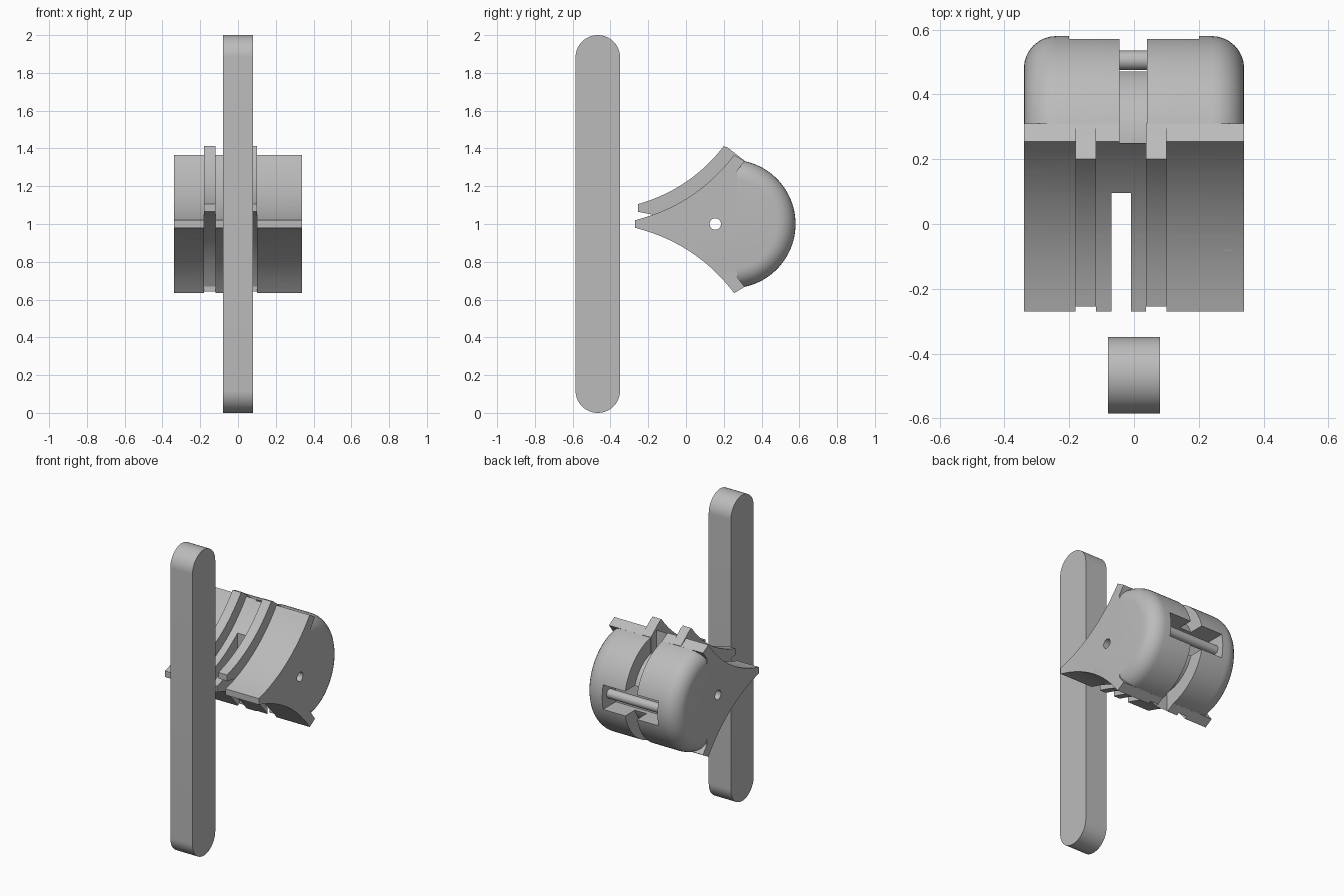
import bpy, bmesh
from math import sin, cos, pi
from mathutils import Matrix, Vector

if "Cube" in bpy.data.objects:
    bpy.data.objects.remove(bpy.data.objects["Cube"])

grey = bpy.data.materials.new("light_grey")
grey.use_nodes = True
GREY = (0.5, 0.5, 0.5, 1)
grey.diffuse_color = GREY
grey.node_tree.nodes["Principled BSDF"].inputs["Base Color"].default_value = GREY


def finish(name, bm):
    bmesh.ops.recalc_face_normals(bm, faces=bm.faces)
    mesh = bpy.data.meshes.new(name)
    bm.to_mesh(mesh)
    bm.free()
    mesh.materials.append(grey)
    obj = bpy.data.objects.new(name, mesh)
    bpy.context.collection.objects.link(obj)
    return obj


def prism(name, points, x0, x1):
    """Extrude a (y, z) outline along x."""
    bm = bmesh.new()
    face = bm.faces.new([bm.verts.new((x0, y, z)) for y, z in points])
    new = bmesh.ops.extrude_face_region(bm, geom=[face])["geom"]
    verts = [g for g in new if isinstance(g, bmesh.types.BMVert)]
    bmesh.ops.translate(bm, verts=verts, vec=(x1 - x0, 0, 0))
    return finish(name, bm)


def box(name, x0, x1, y0, y1, z0, z1):
    return prism(name, [(y0, z0), (y1, z0), (y1, z1), (y0, z1)], x0, x1)


def rod(name, radius, x0, x1, y, z, sides, rim=0):
    bm = bmesh.new()
    place = Matrix.Translation(((x0 + x1) / 2, y, z)) @ Matrix.Rotation(pi / 2, 4, 'Y')
    bmesh.ops.create_cone(bm, cap_ends=True, segments=sides, radius1=radius,
                          radius2=radius, depth=x1 - x0, matrix=place)
    if rim:
        edges = [e for e in bm.edges if abs(e.verts[0].co.x - e.verts[1].co.x) < 1e-4]
        bmesh.ops.bevel(bm, geom=edges, offset=rim, segments=8, profile=0.5,
                        affect='EDGES')
    return finish(name, bm)


def boolean(obj, tool, operation='DIFFERENCE'):
    mod = obj.modifiers.new(operation, 'BOOLEAN')
    mod.operation, mod.solver, mod.object = operation, 'EXACT', tool
    bpy.context.view_layer.objects.active = obj
    bpy.ops.object.modifier_apply(modifier=mod.name)
    bpy.data.objects.remove(tool)


def bow(p, q, sag, steps=20):
    """Shallow curve from p to q, bulging to the right of travel."""
    p, q = Vector(p), Vector(q)
    d = (q - p).normalized()
    side = Vector((d.y, -d.x)) * sag * 4
    ts = [i / steps for i in range(steps + 1)]
    return [tuple(p.lerp(q, t) + side * t * (1 - t)) for t in ts]


def arc(y, z, radius, a0, a1, steps=32):
    angles = [a0 + (a1 - a0) * i / steps for i in range(steps + 1)]
    return [(y + radius * cos(a), z + radius * sin(a)) for a in angles]


# Upright bar with round ends
BAR_Y, BAR_R = -0.467, 0.118
bar = prism("upright_bar",
            arc(BAR_Y, 2 - BAR_R, BAR_R, 0, pi) + arc(BAR_Y, BAR_R, BAR_R, pi, 2 * pi),
            -0.08, 0.08)

# Rounded drum trimmed by the two hollow front curves
W = 0.34
upper = bow((-0.27, 1.02), (0.255, 1.366), 0.055)
lower = [(y, 2 - z) for y, z in reversed(upper)]
body = rod("body", 0.34, -W, W, 0.24, 1, 96, rim=0.1)
boolean(body, prism("wedge", upper + [(0.7, 1.366), (0.7, 0.634)] + lower, -0.5, 0.5),
        'INTERSECT')

# Pointed front block with flared lips
lip = [(0.31, 1.333), (0.27, 1.28)]
lip += [(y, 2 - z) for y, z in reversed(lip)]
boolean(body, prism("front_block", upper + lip + lower, -W, W), 'UNION')

# Rear groove, axle pocket, front slot and cross hole
groove = arc(0.25, 1, 0.235, pi / 2, -pi / 2)
groove += [(0.25, 0.5), (0.8, 0.5), (0.8, 1.5), (0.25, 1.5)]
boolean(body, prism("groove_cut", groove, -0.045, 0.04))
boolean(body, box("pocket_cut", -0.2, 0.2, 0.44, 0.7, 0.92, 1.08))
boolean(body, box("slot_cut", -0.07, -0.01, -0.4, 0.095, 0.5, 1.5))

# Raised strips set into channels through the front
outline = bow((-0.255, 1.105), (0.2, 1.412), 0.045)
outline += [(0.22, 1.405), (0.31, 1.335), (0.31, 0.67)]
outline += bow((0.265, 0.67), (-0.18, 1.05), 0.05) + [(-0.255, 1.065)]
strips = []
for name, x0, x1 in (("right_strip", -0.18, -0.118), ("left_strip", 0.037, 0.1)):
    boolean(body, box("channel_cut", x0, x1, -0.4, 0.27, 0.5, 1.5))
    strips.append(prism(name, outline, x0, x1))

for part in [body] + strips:
    boolean(part, rod("hole_cut", 0.03, -0.5, 0.5, 0.155, 1, 32))

# Axle across the rear pocket
axle = rod("axle", 0.03, -0.2, 0.2, 0.505, 1, 32)

# Smooth curves, sharp edges
bpy.ops.object.select_all(action='DESELECT')
for part in [bar, body, axle] + strips:
    part.select_set(True)
bpy.context.view_layer.objects.active = body
bpy.ops.object.shade_smooth_by_angle(angle=0.5)
